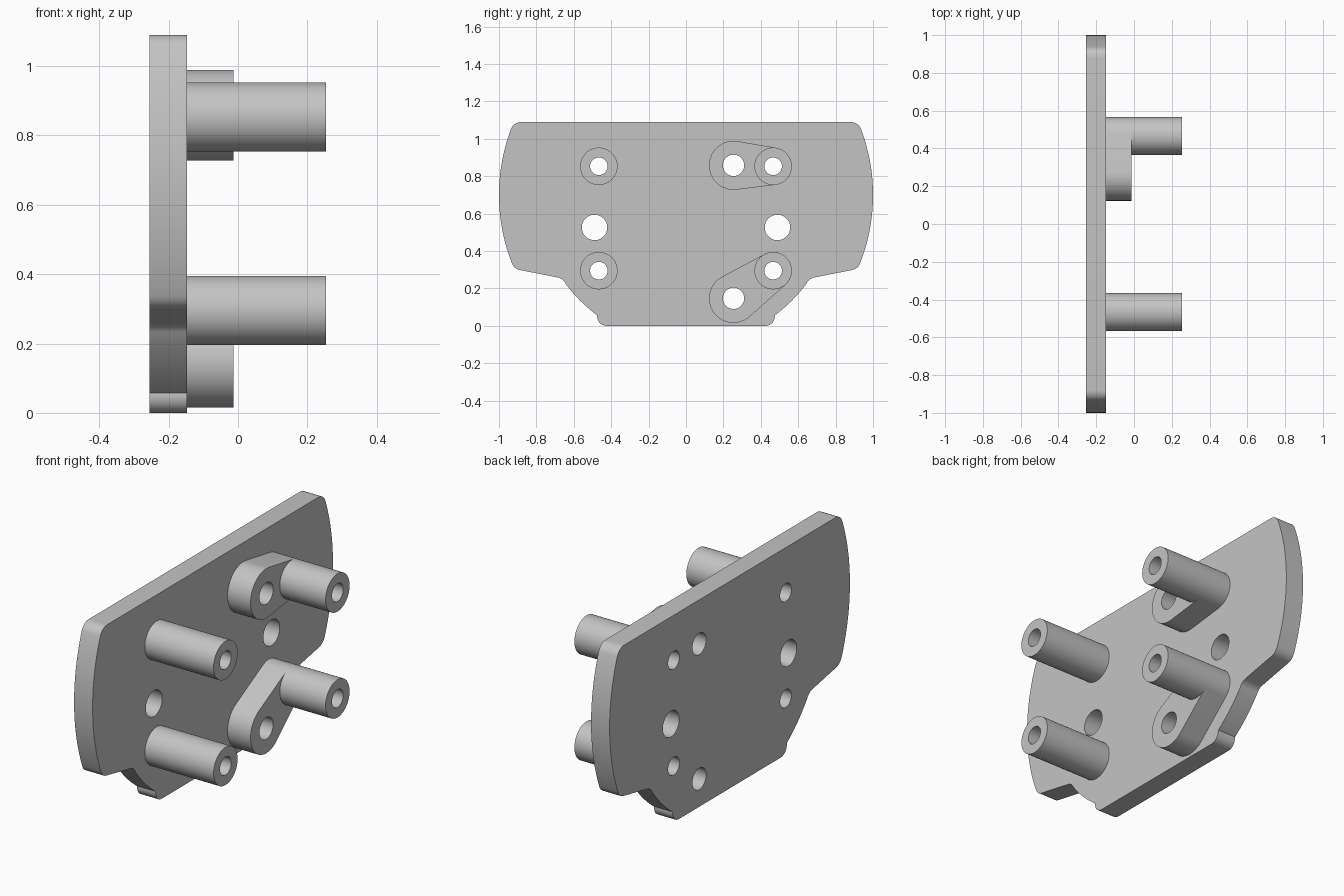
import bpy, bmesh
from math import radians, degrees, cos, sin, pi, acos, atan2, hypot
from mathutils import Matrix

cube = bpy.data.objects.get("Cube")
if cube:
    bpy.data.objects.remove(cube, do_unlink=True)

# One grey metal for the whole bracket
GREY = (0.55, 0.55, 0.55, 1)
metal = bpy.data.materials.new("grey metal")
metal.use_nodes = True
metal.diffuse_color = GREY
metal.node_tree.nodes["Principled BSDF"].inputs["Base Color"].default_value = GREY

# Local profile axes (u, v, depth) become world (y, z, x)
TO_WORLD = Matrix(((0, 0, 1, 0), (1, 0, 0, 0), (0, 1, 0, 0), (0, 0, 0, 1)))


def arc(cy, cz, r, start, end, steps):
    """Points on an arc, angles in degrees."""
    angles = [radians(start + (end - start) * i / steps) for i in range(steps + 1)]
    return [(cy + r * cos(a), cz + r * sin(a)) for a in angles]


def circle(centre, r):
    return arc(*centre, r, 0, 360, 48)[:-1]


def hull(c1, r1, c2, r2):
    """Teardrop outline wrapped around two circles."""
    dy, dz = c2[0] - c1[0], c2[1] - c1[1]
    heading = degrees(atan2(dz, dy))
    spread = degrees(acos((r1 - r2) / hypot(dy, dz)))
    return (arc(*c1, r1, heading + spread, heading + 360 - spread, 30)
            + arc(*c2, r2, heading - spread, heading + spread, 26))


def slab(name, loops, x0, x1):
    """Extrude an outline with holes between two x positions."""
    curve = bpy.data.curves.new(name + " profile", "CURVE")
    curve.dimensions = "2D"
    curve.fill_mode = "BOTH"
    curve.extrude = (x1 - x0) / 2
    for loop in loops:
        spline = curve.splines.new("POLY")
        spline.points.add(len(loop) - 1)
        spline.use_cyclic_u = True
        for point, (u, v) in zip(spline.points, loop):
            point.co = (u, v, 0, 1)
    helper = bpy.data.objects.new(name + " profile", curve)
    bpy.context.collection.objects.link(helper)
    bpy.context.view_layer.update()
    graph = bpy.context.evaluated_depsgraph_get()
    mesh = bpy.data.meshes.new_from_object(helper.evaluated_get(graph))
    bpy.data.objects.remove(helper, do_unlink=True)

    bm = bmesh.new()
    bm.from_mesh(mesh)
    bmesh.ops.remove_doubles(bm, verts=bm.verts, dist=0.0001)
    bmesh.ops.transform(bm, matrix=Matrix.Translation(((x0 + x1) / 2, 0, 0)) @ TO_WORLD,
                        verts=bm.verts)
    bmesh.ops.recalc_face_normals(bm, faces=bm.faces)
    bm.to_mesh(mesh)
    bm.free()
    mesh.name = name
    mesh.materials.clear()
    mesh.materials.append(metal)
    obj = bpy.data.objects.new(name, mesh)
    bpy.context.collection.objects.link(obj)
    bpy.ops.object.select_all(action="DESELECT")
    obj.select_set(True)
    bpy.context.view_layer.objects.active = obj
    bpy.ops.object.shade_smooth_by_angle(angle=radians(30))
    return obj


# Depth levels and radii
BACK, FACE, BOSS_TOP, POST_TOP = -0.255, -0.147, -0.013, 0.254
POST_R, POST_HOLE = 0.1, 0.047
BOSS_R, BOSS_HOLE = 0.131, 0.057
posts = {"front_upper": (-0.466, 0.853), "front_lower": (-0.466, 0.295),
         "back_upper": (0.466, 0.853), "back_lower": (0.466, 0.295)}
bosses = {"back_upper": (0.254, 0.858), "back_lower": (0.254, 0.147)}

# Plate: one half of the rounded outline, then its mirror
half = (arc(0.88, 1.03, 0.06, 90, 20.6, 10)
        + arc(0, 0.7, 1.0, 20.6, -21.4, 28)[1:]
        + arc(0.875, 0.357, 0.06, -24, -79.6, 8)
        + arc(0.698, 0.2, 0.06, 100.4, 144.4, 8)
        + arc(0, 0.7, 0.8, -36.5, -53, 10)
        + arc(0.425, 0.05, 0.05, 8, -90, 10))
outline = half + [(-y, z) for y, z in reversed(half)]
holes = [circle(c, POST_HOLE) for c in posts.values()]
holes += [circle(c, BOSS_HOLE) for c in bosses.values()]
holes += [circle((side * 0.489, 0.526), 0.068) for side in (-1, 1)]
slab("plate", [outline] + holes, BACK, FACE)

# Teardrop bosses join the back posts to the plate
for place, centre in bosses.items():
    post = posts[place]
    slab(place + "_boss",
         [hull(centre, BOSS_R, post, POST_R), circle(centre, BOSS_HOLE),
          circle(post, POST_HOLE)], FACE, BOSS_TOP)

# Hollow posts
for place, centre in posts.items():
    base = BOSS_TOP if place in bosses else FACE
    slab(place + "_post", [circle(centre, POST_R), circle(centre, POST_HOLE)],
         base, POST_TOP)
